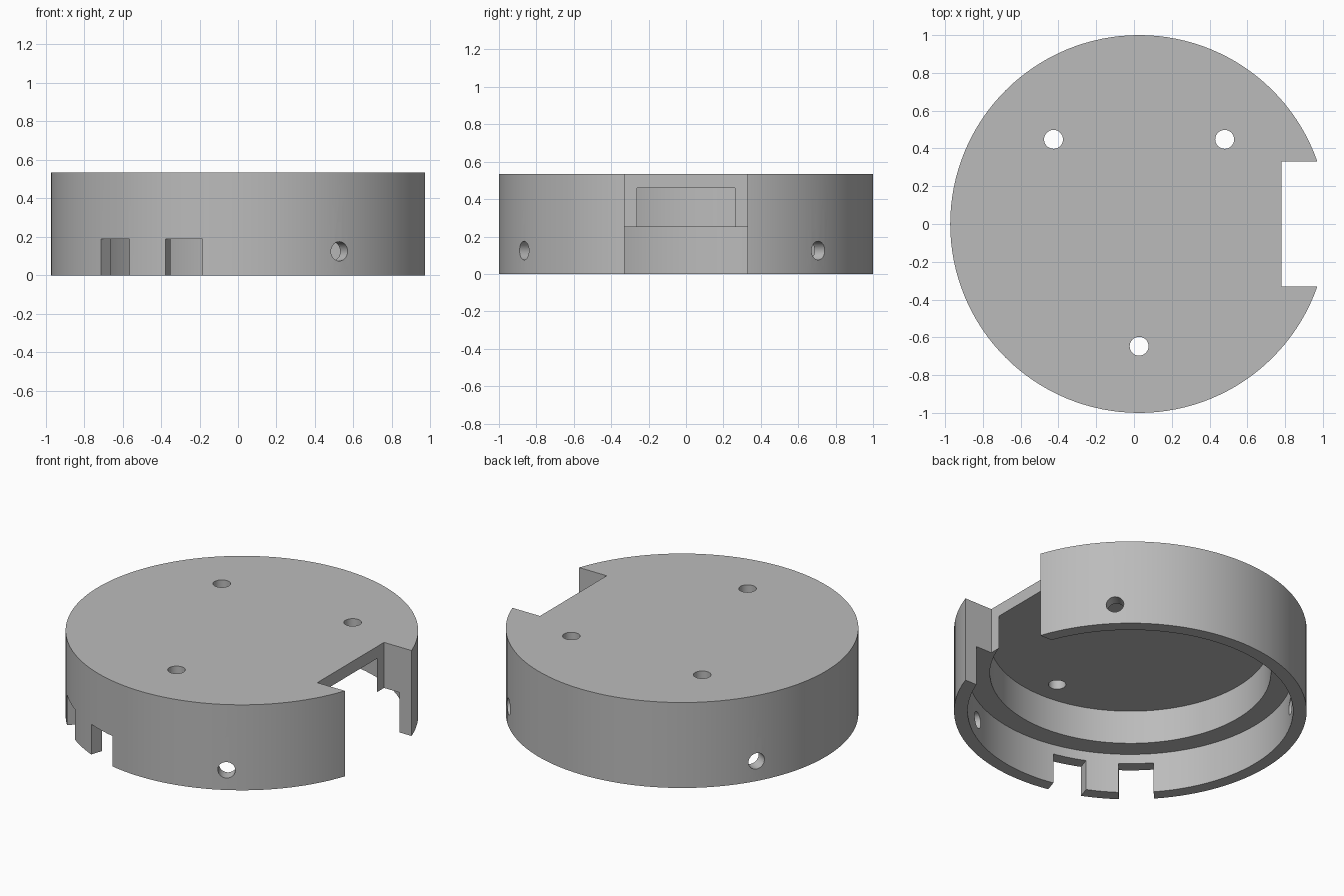
import bpy
from math import cos, sin, radians, pi
from mathutils import Matrix, Vector

default_cube = bpy.data.objects.get("Cube")
if default_cube:
    bpy.data.objects.remove(default_cube, do_unlink=True)

CX = 0.027        # axis of the round body
HEIGHT = 0.535

grey = bpy.data.materials.new("plain grey")
grey.use_nodes = True
colour = (0.5, 0.5, 0.5, 1)
grey.diffuse_color = colour
grey.node_tree.nodes["Principled BSDF"].inputs["Base Color"].default_value = colour


def cylinder(name, radius, z0, z1, x=0, y=0, sides=128):
    """Upright cylinder, placed relative to the body axis."""
    bpy.ops.mesh.primitive_cylinder_add(vertices=sides, radius=radius, depth=z1 - z0,
                                        location=(CX + x, y, (z0 + z1) / 2))
    obj = bpy.context.object
    obj.name = name
    return obj


def box(name, size, centre, angle=0):
    bpy.ops.mesh.primitive_cube_add(size=1, location=centre, rotation=(0, 0, angle))
    obj = bpy.context.object
    obj.name = name
    obj.scale = size
    return obj


def radial(angle, distance, z):
    return Vector((CX + distance * cos(angle), distance * sin(angle), z))


def cut(target, cutter):
    cutter.hide_render = True
    bpy.context.view_layer.update()
    mod = target.modifiers.new(cutter.name, "BOOLEAN")
    mod.operation = "DIFFERENCE"
    mod.solver = "EXACT"
    mod.object = cutter
    bpy.context.view_layer.objects.active = target
    bpy.ops.object.modifier_apply(modifier=mod.name)
    bpy.data.objects.remove(cutter, do_unlink=True)


# Round cover, hollowed from below in two steps
cover = cylinder("round_cover", 1, 0, HEIGHT)
cover.data.materials.append(grey)
cut(cover, cylinder("wide_bore", 0.923, -0.1, 0.25))
cut(cover, cylinder("narrow_bore", 0.797, 0.1, 0.46))

# Rectangular notch through the side
cut(cover, box("side_notch", (0.5, 0.66, 1), (0.78 + 0.25, 0, HEIGHT / 2)))

# Screw holes through the top plate
for x, y in ((-0.453, 0.448), (0.453, 0.448), (0, -0.647)):
    cut(cover, cylinder("screw_hole", 0.05, 0.4, 0.7, x, y, 32))

# Radial holes through the skirt
for degrees in (-60, 45, 150):
    a = radians(degrees)
    hole = cylinder("skirt_hole", 0.05, 0, 0.3, sides=32)
    hole.rotation_euler = (0, pi / 2, a)
    hole.location = radial(a, 0.96, 0.125)
    cut(cover, hole)

# Two slots in the lower edge of the skirt
for degrees in (228, 252):
    a = radians(degrees)
    cut(cover, box("edge_slot", (0.3, 0.2, 0.38), radial(a, 0.96, 0), a))

# Smooth walls with crisp edges
bpy.ops.object.select_all(action="DESELECT")
cover.select_set(True)
bpy.context.view_layer.objects.active = cover
bpy.ops.object.shade_smooth_by_angle(angle=radians(25))
